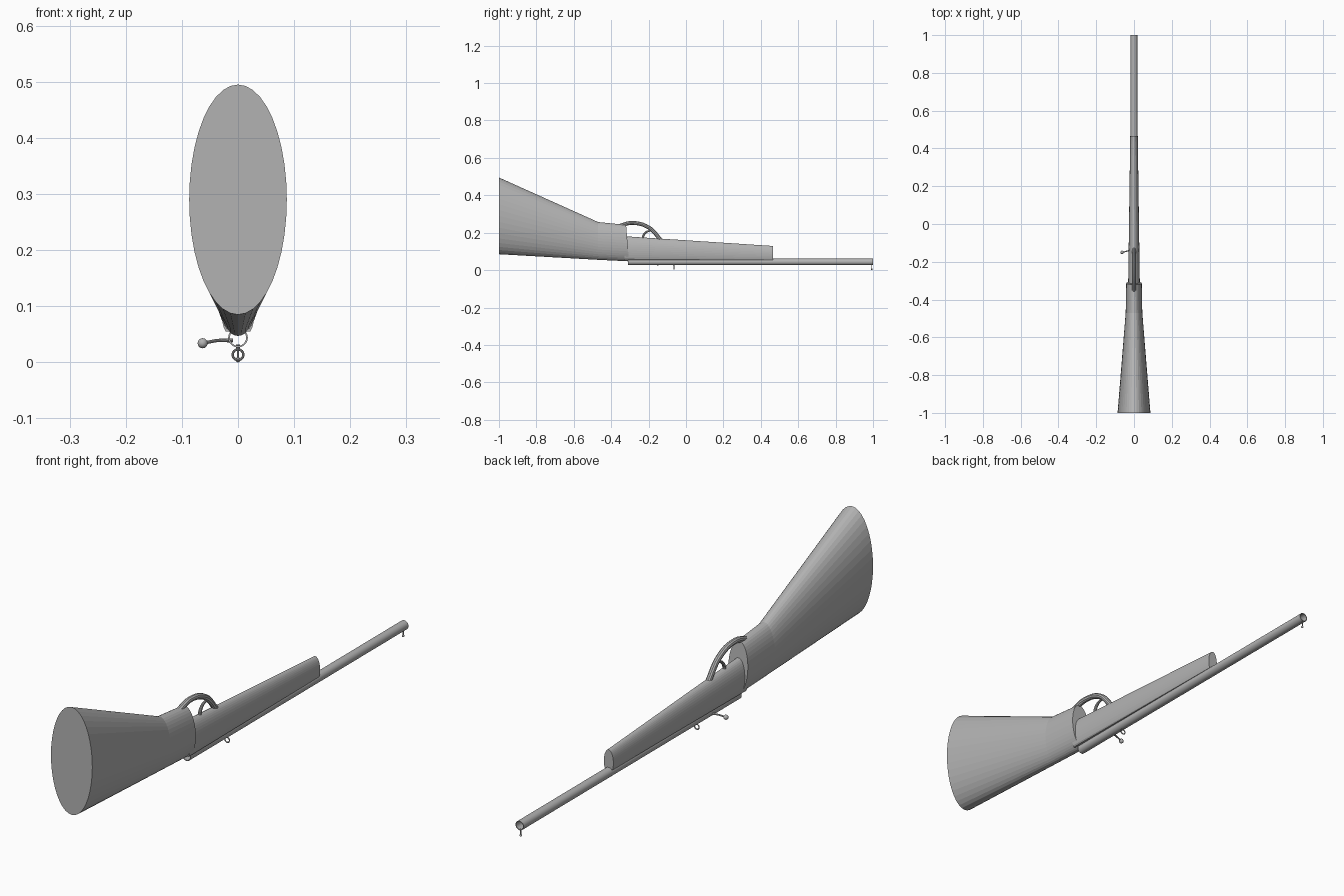
import bpy, bmesh, math
from math import sin, cos, pi

if "Cube" in bpy.data.objects:
    bpy.data.objects.remove(bpy.data.objects["Cube"])

grey = bpy.data.materials.new("plain grey")
grey.diffuse_color = (0.45, 0.45, 0.45, 1)
grey.use_nodes = True
grey.node_tree.nodes["Principled BSDF"].inputs["Base Color"].default_value = grey.diffuse_color


def finish(name, bm, smooth=35):
    bmesh.ops.recalc_face_normals(bm, faces=bm.faces)
    me = bpy.data.meshes.new(name)
    bm.to_mesh(me)
    bm.free()
    ob = bpy.data.objects.new(name, me)
    bpy.context.collection.objects.link(ob)
    me.materials.append(grey)
    if smooth:
        bpy.ops.object.select_all(action='DESELECT')
        ob.select_set(True)
        bpy.context.view_layer.objects.active = ob
        bpy.ops.object.shade_smooth_by_angle(angle=math.radians(smooth))
    return ob


def loft(name, stations, sides=40, floor=None, slant=0.0, smooth=0):
    """Elliptical body along y; stations are (y, bottom, top, half width)."""
    bm = bmesh.new()
    rings = []
    for y, lo, hi, rx in stations:
        cz, rz = (lo + hi) / 2, (hi - lo) / 2
        ring = []
        for i in range(sides):
            a = 2 * pi * i / sides
            z = cz + rz * sin(a)
            if floor is not None:
                z = max(z, floor)
            ring.append(bm.verts.new((rx * cos(a), y, z)))
        rings.append(ring)
    for v in rings[-1]:
        v.co.y -= slant * (v.co.z - 0.05)
    for a, b in zip(rings, rings[1:]):
        for i in range(sides):
            j = (i + 1) % sides
            bm.faces.new((a[i], a[j], b[j], b[i]))
    bm.faces.new(rings[0])
    bm.faces.new(rings[-1])
    return finish(name, bm, smooth)


def bar(name, pts, radii, squash=1.0, sides=12):
    """Rod swept through a smooth path, radius given at each control point."""
    cu = bpy.data.curves.new(name, 'CURVE')
    cu.dimensions = '3D'
    cu.bevel_depth = 1
    cu.bevel_resolution = sides // 4
    cu.use_fill_caps = True
    sp = cu.splines.new('BEZIER')
    sp.resolution_u = 8
    sp.bezier_points.add(len(pts) - 1)
    for bp, p, r in zip(sp.bezier_points, pts, radii):
        bp.co = (p[0] / squash, p[1], p[2])
        bp.radius = r
        bp.handle_left_type = bp.handle_right_type = 'AUTO'
    ob = bpy.data.objects.new(name, cu)
    bpy.context.collection.objects.link(ob)
    dg = bpy.context.evaluated_depsgraph_get()
    bm = bmesh.new()
    bm.from_mesh(ob.evaluated_get(dg).to_mesh())
    for v in bm.verts:
        v.co.x *= squash
    bpy.data.objects.remove(ob)
    return finish(name, bm)


def ball(name, loc, r):
    bm = bmesh.new()
    bmesh.ops.create_uvsphere(bm, u_segments=16, v_segments=10, radius=r)
    bmesh.ops.translate(bm, verts=bm.verts, vec=loc)
    return finish(name, bm)


def ring(name, loc, major, minor, n=24, m=8):
    """Torus with its axis along y."""
    bm = bmesh.new()
    g = [[bm.verts.new((loc[0] + (major + minor * cos(2*pi*j/m)) * cos(2*pi*i/n),
                        loc[1] + minor * sin(2*pi*j/m),
                        loc[2] + (major + minor * cos(2*pi*j/m)) * sin(2*pi*i/n)))
          for j in range(m)] for i in range(n)]
    for i in range(n):
        for j in range(m):
            bm.faces.new((g[i][j], g[(i+1) % n][j], g[(i+1) % n][(j+1) % m], g[i][(j+1) % m]))
    return finish(name, bm)


def tube(name, y0, y1, z, r_out, r_in, n=32):
    """Hollow pipe along y, open at both ends."""
    bm = bmesh.new()
    prof = [(y0, r_in), (y0, r_out), (y1, r_out), (y1, r_in)]
    g = [[bm.verts.new((r * cos(2*pi*i/n), y, z + r * sin(2*pi*i/n)))
          for i in range(n)] for y, r in prof]
    for k in range(4):
        a, b = g[k], g[(k + 1) % 4]
        for i in range(n):
            j = (i + 1) % n
            bm.faces.new((a[i], a[j], b[j], b[i]))
    return finish(name, bm)


# Wooden body (the gun lies upside down, muzzle towards +y)
loft("butt_stock", [(-1, 0.085, 0.495, 0.087), (-0.47, 0.055, 0.257, 0.044),
                    (-0.305, 0.047, 0.242, 0.041)], slant=0.08)
loft("fore_stock", [(-0.33, 0.03, 0.181, 0.031), (0.465, 0.035, 0.129, 0.020)], floor=0.055)

# Barrel
tube("barrel", -0.31, 1.0, 0.044, 0.0175, 0.0145)

# Trigger guard and trigger
bar("trigger_guard",
    [(0, -0.36, 0.235), (0, -0.29, 0.252), (0, -0.20, 0.228), (0, -0.13, 0.155)],
    [0.011, 0.011, 0.011, 0.011])
bar("trigger", [(0, -0.232, 0.160), (0, -0.225, 0.190), (0, -0.203, 0.208), (0, -0.182, 0.208)],
    [0.007, 0.006, 0.005, 0.003])

# Bolt handle
bar("bolt_handle", [(-0.010, -0.135, 0.039), (-0.035, -0.143, 0.039), (-0.062, -0.150, 0.034)],
    [0.004, 0.003, 0.003])
ball("bolt_knob", (-0.063, -0.150, 0.034), 0.009)

# Sights
ring("rear_sight", (0, -0.065, 0.0135), 0.0095, 0.0022)
bar("rear_sight_foot", [(0, -0.065, 0.022), (0, -0.065, 0.032)], [0.003, 0.004])
bar("front_sight_post", [(0, 0.993, 0.008), (0, 0.993, 0.030)], [0.002, 0.002])
ball("front_sight_bead", (0, 0.993, 0.0045), 0.0045)
